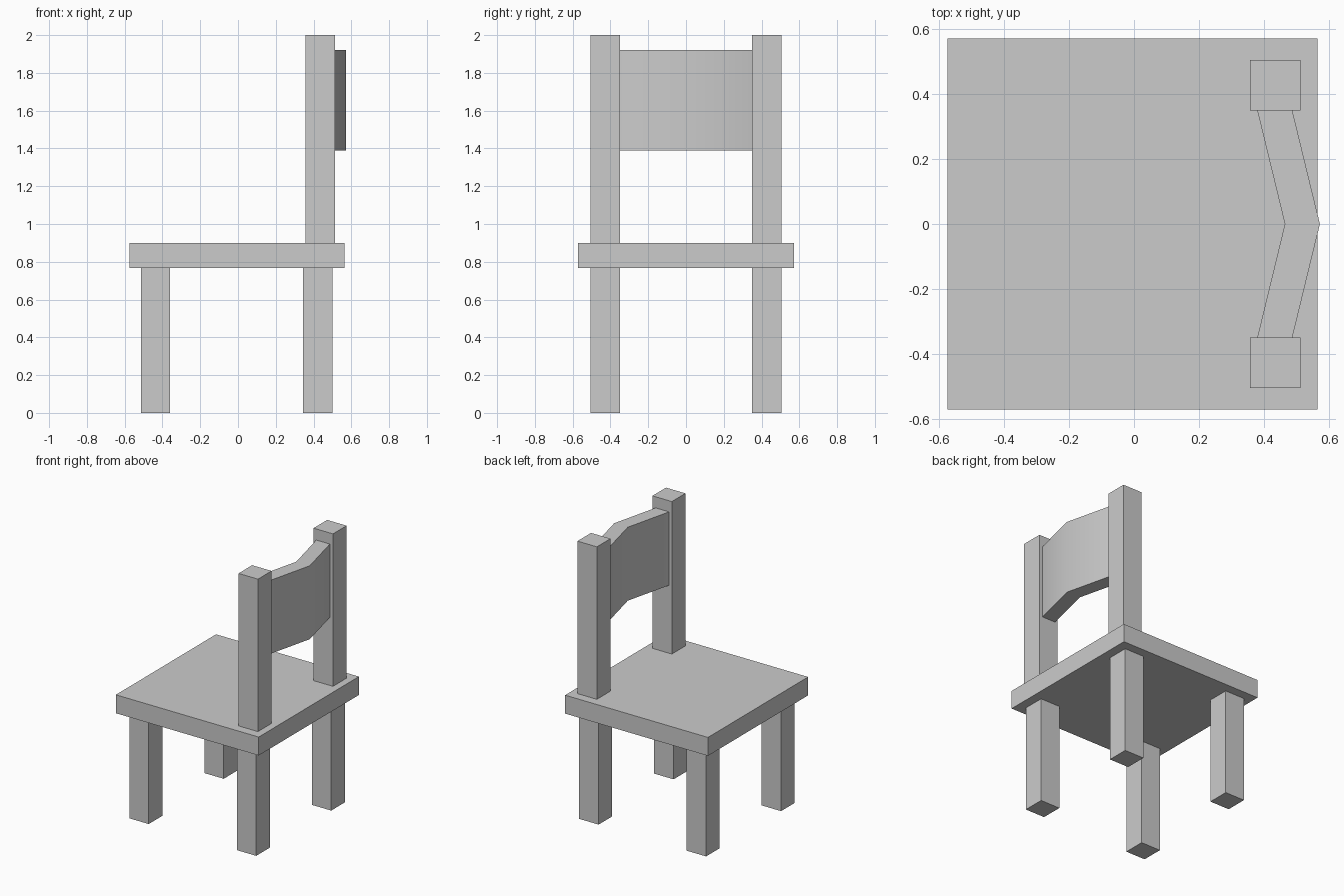
import bpy, bmesh, math

if "Cube" in bpy.data.objects:
    bpy.data.objects.remove(bpy.data.objects["Cube"])


def add_prism(name, outline, z0, z1):
    """Extrude a flat xy outline from z0 up to z1."""
    bm = bmesh.new()
    base = bm.faces.new([bm.verts.new((x, y, z0)) for x, y in outline])
    top = bmesh.ops.extrude_face_region(bm, geom=[base])["geom"]
    verts = [v for v in top if isinstance(v, bmesh.types.BMVert)]
    bmesh.ops.translate(bm, verts=verts, vec=(0, 0, z1 - z0))
    bmesh.ops.recalc_face_normals(bm, faces=bm.faces)
    mesh = bpy.data.meshes.new(name)
    bm.to_mesh(mesh)
    bm.free()
    obj = bpy.data.objects.new(name, mesh)
    bpy.context.collection.objects.link(obj)
    return obj


def add_box(name, x0, x1, y0, y1, z0, z1):
    return add_prism(name, [(x0, y0), (x1, y0), (x1, y1), (x0, y1)], z0, z1)


SEAT_BOTTOM, SEAT_TOP = 0.767, 0.9
INNER, OUTER = 0.35, 0.505

# Seat slab
add_box("seat", -0.575, 0.565, -0.571, 0.571, SEAT_BOTTOM, SEAT_TOP)

# Legs and back posts, one set per side
for side, (y0, y1) in {"right": (-OUTER, -INNER), "left": (INNER, OUTER)}.items():
    add_box(f"front_leg_{side}", -0.514, -0.359, y0, y1, 0, SEAT_BOTTOM)
    add_box(f"back_leg_{side}", 0.344, 0.499, y0, y1, 0, SEAT_BOTTOM)
    add_box(f"back_post_{side}", 0.358, 0.513, y0, y1, SEAT_TOP, 2.0)

# Bent backrest panel between the posts, softly shaded across the bend
thick = 0.108
front_line = [(0.38, -INNER), (0.465, 0), (0.38, INNER)]
back_line = [(x + thick, y) for x, y in reversed(front_line)]
panel = add_prism("backrest", front_line + back_line, 1.39, 1.92)
bpy.context.view_layer.objects.active = panel
panel.select_set(True)
bpy.ops.object.shade_smooth_by_angle(angle=math.radians(30))
